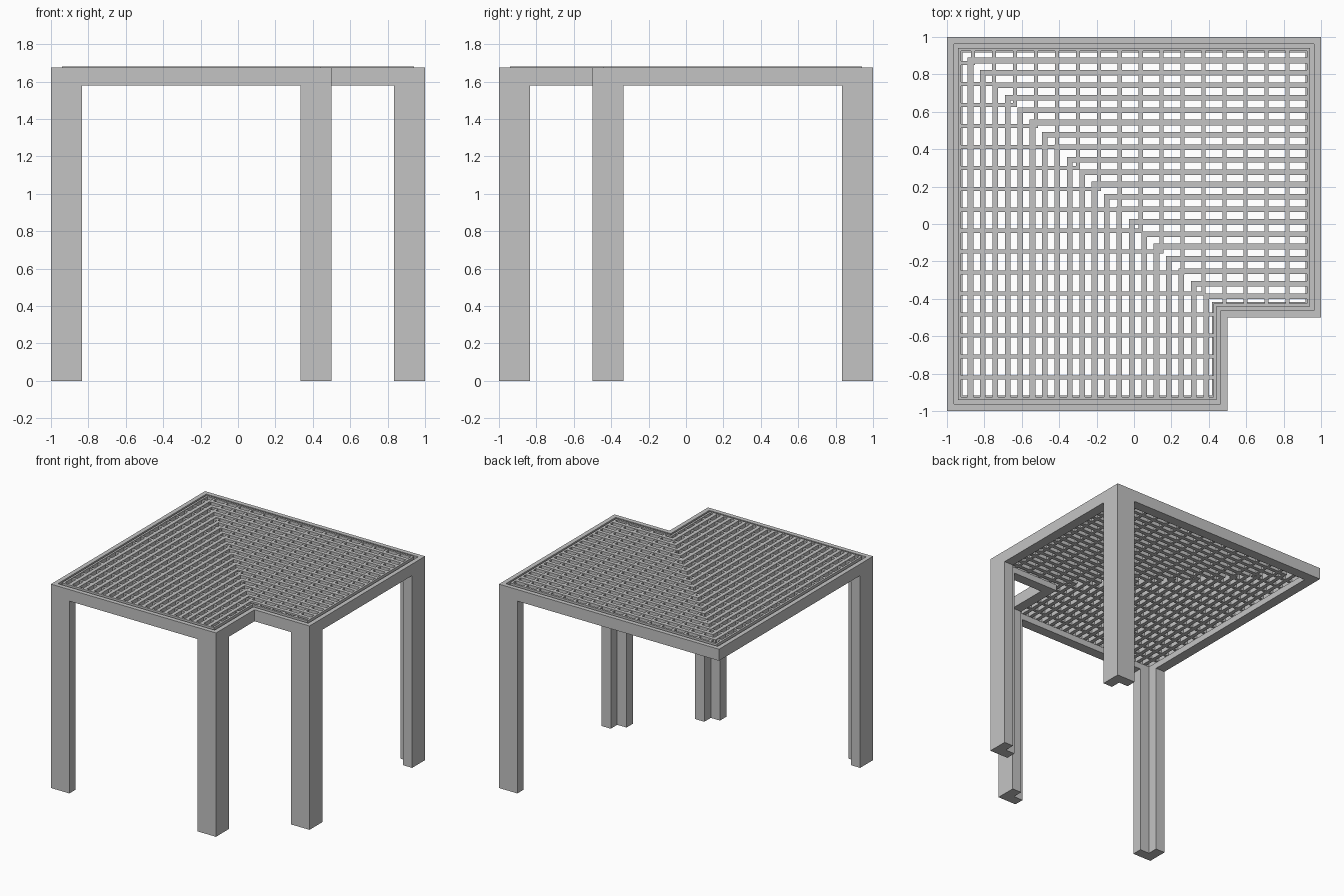
import bpy
import bmesh

cube = bpy.data.objects.get("Cube")
if cube:
    bpy.data.objects.remove(cube, do_unlink=True)

TOP, RIM, LEDGE, UNDER = 1.68, 1.675, 1.63, 1.58
NOTCH = 0.5          # size of the missing corner
LEG, WALL = 0.167, 0.083

grey = bpy.data.materials.new("light grey")
grey.use_nodes = True
grey.diffuse_color = (0.55, 0.55, 0.55, 1)
grey.node_tree.nodes["Principled BSDF"].inputs["Base Color"].default_value = (0.55, 0.55, 0.55, 1)


def finish(name, bm):
    bmesh.ops.recalc_face_normals(bm, faces=bm.faces)
    mesh = bpy.data.meshes.new(name)
    bm.to_mesh(mesh)
    bm.free()
    mesh.materials.append(grey)
    obj = bpy.data.objects.new(name, mesh)
    bpy.context.collection.objects.link(obj)
    return obj


def outline(d):
    """Corner-notched square, inset by d."""
    lo, hi, n = -1 + d, 1 - d, NOTCH - d
    return [(lo, lo), (n, lo), (n, -n), (hi, -n), (hi, hi), (lo, hi)]


def ring(name, section):
    """Sweep a closed (inset, height) section round the outline."""
    bm = bmesh.new()
    loops = [[bm.verts.new((x, y, z)) for x, y in outline(d)] for d, z in section]
    for i, a in enumerate(loops):
        b = loops[i - 1]
        for j in range(len(a)):
            bm.faces.new((b[j - 1], b[j], a[j], a[j - 1]))
    finish(name, bm)


def prism(bm, points, z0, z1):
    low = [bm.verts.new((x, y, z0)) for x, y in points]
    high = [bm.verts.new((x, y, z1)) for x, y in points]
    bm.faces.new(low)
    bm.faces.new(high)
    for j in range(len(low)):
        bm.faces.new((low[j - 1], low[j], high[j], high[j - 1]))


def angle(x, y, ex, ey, tx, ty):
    """L-shaped plan: corner x,y, arms reaching to ex and ey, arm widths tx and ty."""
    return [(x, y), (ex, y), (ex, y + ty), (x + tx, y + ty), (x + tx, ey), (x, ey)]


# Frame with a recessed ledge, and the border of the grating resting on it
ring("table_frame", [(0, UNDER), (0, RIM), (0.037, RIM), (0.037, LEDGE), (WALL, LEDGE), (WALL, UNDER)])
ring("grating_border", [(0.058, LEDGE), (0.058, TOP), (0.075, TOP), (0.075, LEDGE)])

# Angle-section legs: corner position and the direction in which the arms point
legs = {
    "front_right_leg": (-1, -1, 1, 1),
    "notch_front_leg": (NOTCH, -1, -1, 1),
    "notch_side_leg": (1, -NOTCH, -1, 1),
    "back_left_leg": (1, 1, -1, -1),
}
for name, (x, y, sx, sy) in legs.items():
    bm = bmesh.new()
    prism(bm, angle(x, y, x + sx * LEG, y + sy * LEG, sx * WALL, sy * WALL), 0, UNDER)
    finish(name, bm)

# Main bars: nested right angles that turn on the diagonal
EDGE, BAR, CROSS = 0.93, 0.03, 0.022
bm = bmesh.new()
for k in range(20):
    c = -0.874 + 0.0663 * k - BAR / 2
    prism(bm, angle(c, -c, EDGE, -EDGE, BAR, -BAR), LEDGE, TOP)
finish("grating_main_bars", bm)

# Cross bars: from the outer border to the diagonal, mirrored across it
bm = bmesh.new()
h = CROSS / 2
for k in range(16):
    c = -0.82 + 0.112 * k
    end = min(-c + h, NOTCH - 0.07)
    bar = [(-EDGE, c - h), (end, c - h), (end, c + h), (-EDGE, c + h)]
    prism(bm, bar, LEDGE, TOP - 0.003)
    prism(bm, [(-y, -x) for x, y in bar], LEDGE, TOP - 0.003)
finish("grating_cross_bars", bm)
